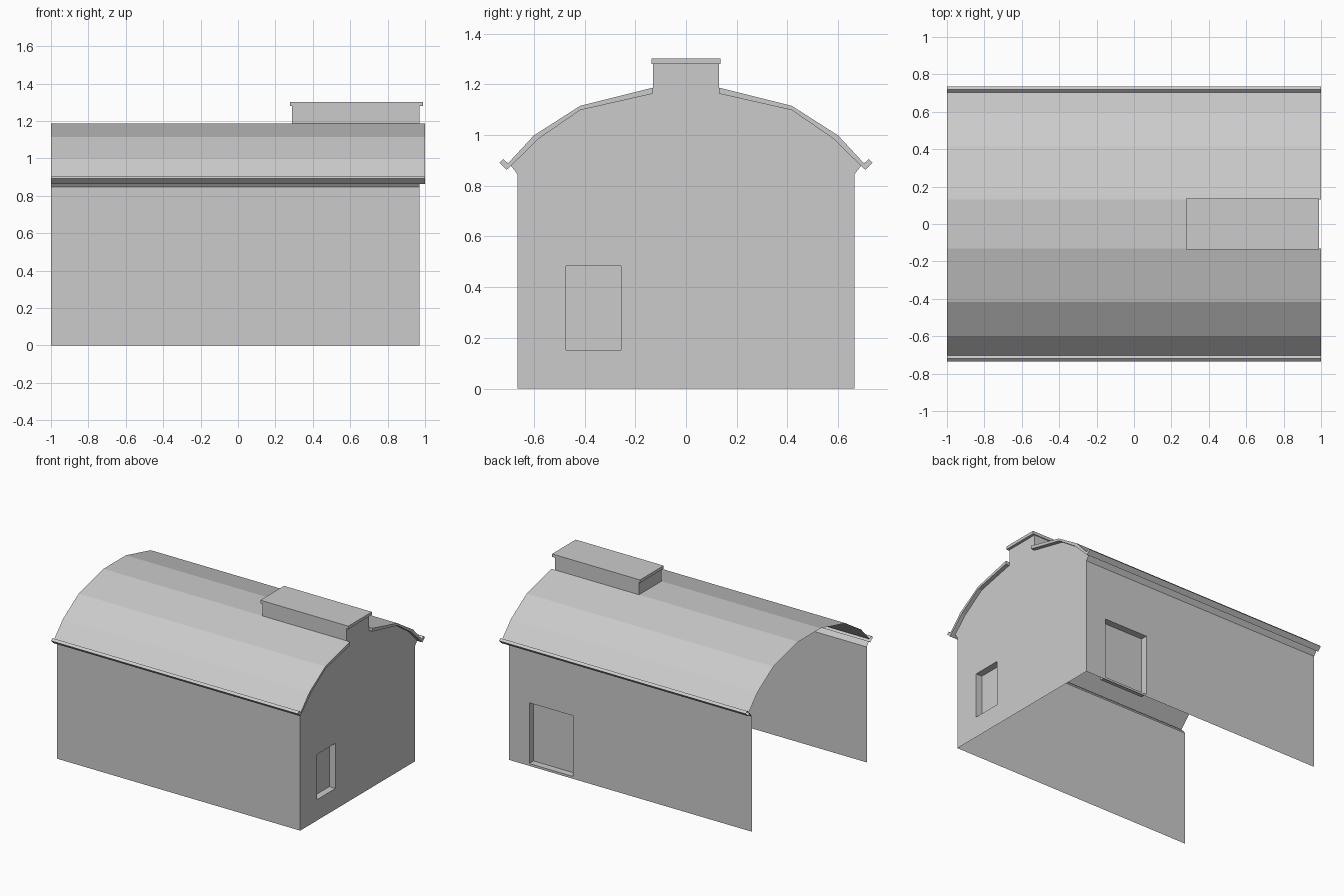
import bpy, bmesh
from mathutils import Vector

if "Cube" in bpy.data.objects:
    bpy.data.objects.remove(bpy.data.objects["Cube"])

X0, X1, XW = -1.0, 1.0, 0.97        # open end, roof end, end wall
YW, ZW = 0.665, 0.846               # side wall position and height
VENT_X, VENT_Y, VENT_Z = 0.29, 0.13, 1.28


def finish(name, bm, mirror=False):
    bmesh.ops.remove_doubles(bm, verts=bm.verts, dist=1e-5)
    me = bpy.data.meshes.new(name)
    bm.to_mesh(me)
    bm.free()
    ob = bpy.data.objects.new(name, me)
    bpy.context.collection.objects.link(ob)
    if mirror:
        m = ob.modifiers.new("Mirror", 'MIRROR')
        m.use_axis = (False, True, False)
    return ob


def add_face(bm, pts):
    return bm.faces.new([bm.verts.new(p) for p in pts])


def strip(bm, profile, xa, xb):
    """Sweep a (y, z) profile along x."""
    for (ya, za), (yb, zb) in zip(profile, profile[1:]):
        add_face(bm, [(xa, ya, za), (xb, ya, za), (xb, yb, zb), (xa, yb, zb)])


def wall(name, pts, normal, hole=None, depth=0.05):
    """Flat wall; hole = (axis, low, high, z low, z high) becomes a recess."""
    bm = bmesh.new()
    f = add_face(bm, pts)
    f.normal_update()
    if f.normal.dot(Vector(normal)) < 0:
        f.normal_flip()
    if hole:
        axis, lo, hi, zlo, zhi = hole
        for ax, val in ((axis, lo), (axis, hi), (2, zlo), (2, zhi)):
            co, no = Vector(), Vector()
            co[ax], no[ax] = val, 1
            bmesh.ops.bisect_plane(bm, geom=bm.verts[:] + bm.edges[:] + bm.faces[:],
                                   plane_co=co, plane_no=no)
        for f in bm.faces[:]:
            c = f.calc_center_bounds()
            if lo < c[axis] < hi and zlo < c.z < zhi:
                rim = list(f.verts)
                inner = [bm.verts.new(v.co - Vector(normal) * depth) for v in rim]
                bm.faces.remove(f)
                for i in range(len(rim)):
                    j = (i + 1) % len(rim)
                    bm.faces.new([rim[i], rim[j], inner[j], inner[i]])
                bm.faces.new(inner)
                break
    finish(name, bm)


def box(name, lo, hi, open_sides=()):
    bm = bmesh.new()
    bmesh.ops.create_cube(bm, size=1)
    lo, hi = Vector(lo), Vector(hi)
    for v in bm.verts:
        v.co = (lo + hi) / 2 + v.co * (hi - lo)
    bm.normal_update()
    drop = [f for f in bm.faces if any(f.normal.dot(Vector(d)) > 0.9 for d in open_sides)]
    bmesh.ops.delete(bm, geom=drop, context='FACES')
    finish(name, bm)


# Roof half-profile: ridge edge to eave, around the gutter lip, back underneath
outer = [(VENT_Y, 1.187), (0.417, 1.115), (0.6, 0.998), (0.702, 0.888),
         (0.72, 0.905), (0.736, 0.891), (0.707, 0.863), (0.69, 0.878)]
inner = [(0.583, 0.984), (0.417, 1.098), (VENT_Y, 1.163)]

# Roof skin, flat ridge, thick end rim and soffit
bm = bmesh.new()
strip(bm, outer, X0, X1)
strip(bm, [(0, 1.187), outer[0]], X0, VENT_X)
strip(bm, [outer[-1]] + inner + [outer[0]], XW, X1)
strip(bm, [outer[-1], (YW, ZW)], X0, XW)
rim = add_face(bm, [(X1, y, z) for y, z in outer + inner])
rim.normal_update()
if rim.normal.x < 0:
    rim.normal_flip()
finish("roof", bm, mirror=True)

# Side walls, the back one with a door recess
for name, s, hole in (("front_wall", -1, None),
                      ("back_wall", 1, (0, 0.45, 0.805, 0.017, 0.462))):
    y = s * YW
    wall(name, [(X0, y, 0), (XW, y, 0), (XW, y, ZW), (X0, y, ZW)], (0, s, 0), hole)

# End wall with window recess, running up to the front of the vent
half = [(YW, 0), (YW, ZW), outer[-1]] + inner + [(VENT_Y, VENT_Z)]
outline = half + [(-y, z) for y, z in reversed(half)]
wall("end_wall", [(XW, y, z) for y, z in outline], (1, 0, 0),
     (1, -0.473, -0.256, 0.153, 0.484))

# Ridge vent and its cap
box("vent_body", (VENT_X, -VENT_Y, 1.187), (XW, VENT_Y, VENT_Z),
    [(1, 0, 0), (0, 0, 1), (0, 0, -1)])
box("vent_cap", (0.277, -0.137, VENT_Z), (0.99, 0.137, 1.302))
